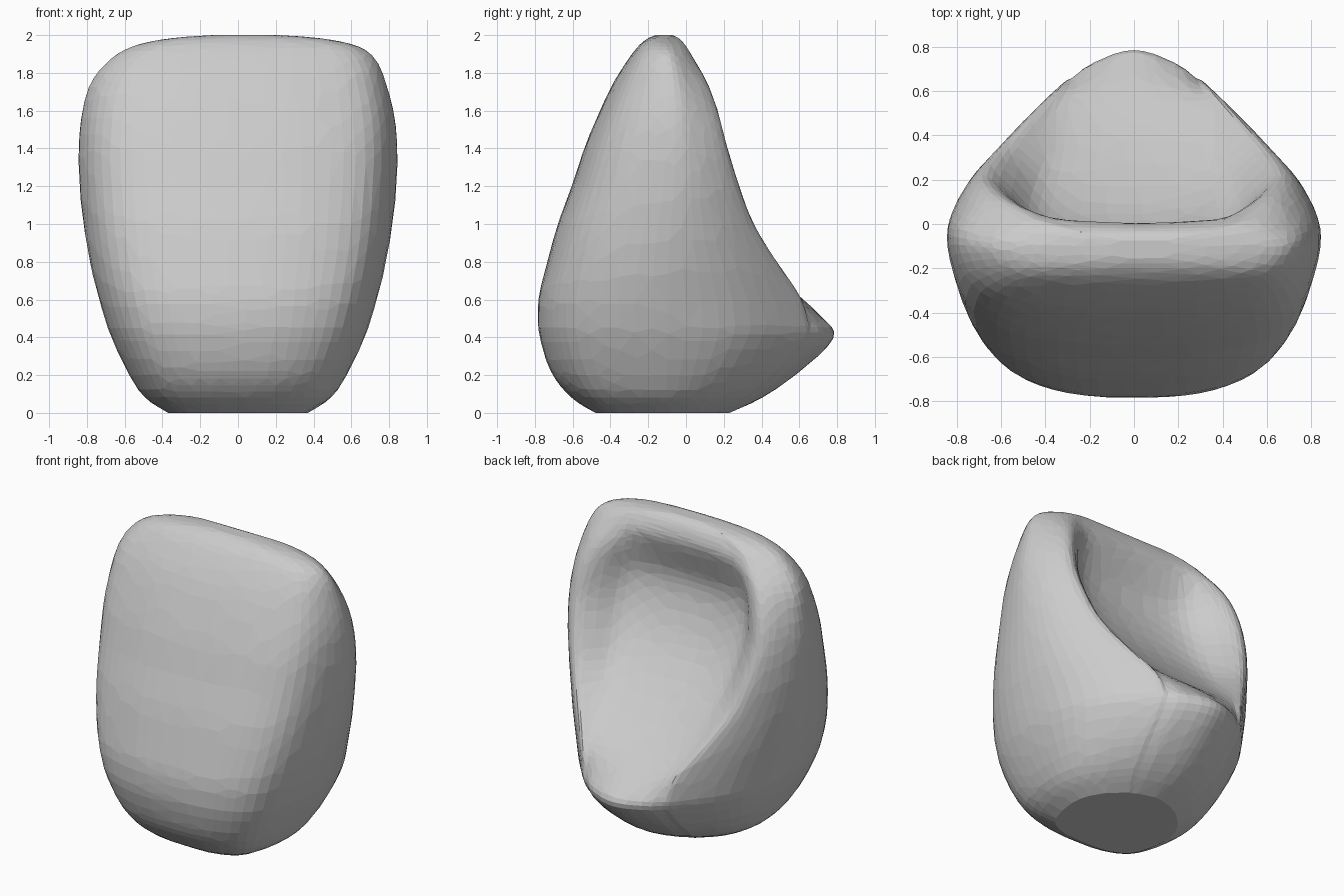
import bpy
from mathutils import Vector

if "Cube" in bpy.data.objects:
    bpy.data.objects.remove(bpy.data.objects["Cube"])

# Level table: z, half width, front y, widest y, ridge x, ridge y, back centre y
LEVELS = [
    (0.00, 0.37, -0.48, -0.14, 0.20, 0.16, 0.23),
    (0.08, 0.50, -0.61, -0.15, 0.28, 0.29, 0.41),
    (0.22, 0.59, -0.72, -0.17, 0.33, 0.45, 0.61),
    (0.40, 0.675, -0.775, -0.18, 0.34, 0.60, 0.80),
    (0.50, 0.71, -0.785, -0.18, 0.35, 0.61, 0.73),
    (0.62, 0.745, -0.78, -0.18, 0.38, 0.585, 0.60),
    (0.78, 0.785, -0.74, -0.17, 0.48, 0.485, 0.40),
    (1.00, 0.82, -0.68, -0.14, 0.60, 0.355, 0.19),
    (1.20, 0.84, -0.605, -0.11, 0.66, 0.285, 0.04),
    (1.40, 0.845, -0.54, -0.10, 0.69, 0.225, -0.05),
    (1.58, 0.83, -0.465, -0.09, 0.67, 0.18, -0.08),
    (1.74, 0.79, -0.39, -0.09, 0.62, 0.12, -0.03),
    (1.86, 0.72, -0.315, -0.10, 0.54, 0.05, 0.005),
    (1.94, 0.61, -0.255, -0.11, 0.45, 0.00, -0.01),
    (1.985, 0.40, -0.20, -0.11, 0.28, -0.04, -0.04),
    (2.003, 0.12, -0.15, -0.11, 0.08, -0.08, -0.08),
]


def catmull(a, b, c, d, t):
    return 0.5 * (2 * b + (c - a) * t + (2 * a - 5 * b + 4 * c - d) * t * t
                  + (3 * b - 3 * c + d - a) * t ** 3)


def section(z, w, yf, ym, xr, yr, yc, steps=5):
    """Closed, mirrored cross-section through a few control points."""
    n = 2.8                      # squareness of the front curve
    front = [(f * w, ym + (yf - ym) * (1 - f ** n) ** (1 / n)) for f in (0, 0.5, 0.86)]
    push = 0.12
    flank = ((w + xr) / 2 + push * (yr - ym), (ym + yr) / 2 + push * (w - xr))
    dip = yr - yc
    # Steep inner wall where the back is hollow, an even curve where it bulges
    hollow = max(0, min(1, dip / 0.15))
    near, far = 0.74, 0.38 - 0.21 * hollow
    wall = [(xr * 0.82, yc + near * dip), (xr * 0.58, yc + far * dip)]
    half = front + [(w, ym), flank, (xr, yr)] + wall + [(0, yc)]
    loop = half + [(-x, y) for x, y in reversed(half[1:-1])]
    lean = 0.04 * max(0, min(1, (z - 1.75) / 0.19))     # top edge leans to +x
    p = [Vector((x + lean, y, z)) for x, y in loop]
    k = len(p)
    return [catmull(p[i - 1], p[i], p[(i + 1) % k], p[(i + 2) % k], s / steps)
            for i in range(k) for s in range(steps)]


def loft(sections, steps=4):
    """Smooth in-between rings along the height."""
    rings, last = [], len(sections) - 1
    for i in range(last):
        four = [sections[max(0, min(last, i + d))] for d in (-1, 0, 1, 2)]
        for s in range(steps):
            rings.append([catmull(a, b, c, d, s / steps) for a, b, c, d in zip(*four)])
    return rings + [sections[-1]]


# Tooth crown: lofted body with a hollow back, ridged sides and flat base
rings = loft([section(*row) for row in LEVELS])
m = len(rings[0])
verts = [v for r in rings for v in r]
faces = [(j * m + i, j * m + (i + 1) % m, (j + 1) * m + (i + 1) % m, (j + 1) * m + i)
         for j in range(len(rings) - 1) for i in range(m)]
faces += [tuple(reversed(range(m))), tuple(range(len(verts) - m, len(verts)))]
mesh = bpy.data.meshes.new("tooth_crown")
mesh.from_pydata(verts, [], faces)
mesh.update()
crown = bpy.data.objects.new("tooth_crown", mesh)
bpy.context.collection.objects.link(crown)

# Soften the ridges, leaving the flat base in place
body = crown.vertex_groups.new(name="body")
body.add(list(range(m, len(verts))), 1.0, 'REPLACE')
soften = crown.modifiers.new("soften", 'SMOOTH')
soften.factor, soften.iterations, soften.vertex_group = 0.5, 10, "body"

# Irregular flat facets, like a simplified scan
facets = crown.modifiers.new("facets", 'DECIMATE')
facets.ratio = 0.3
